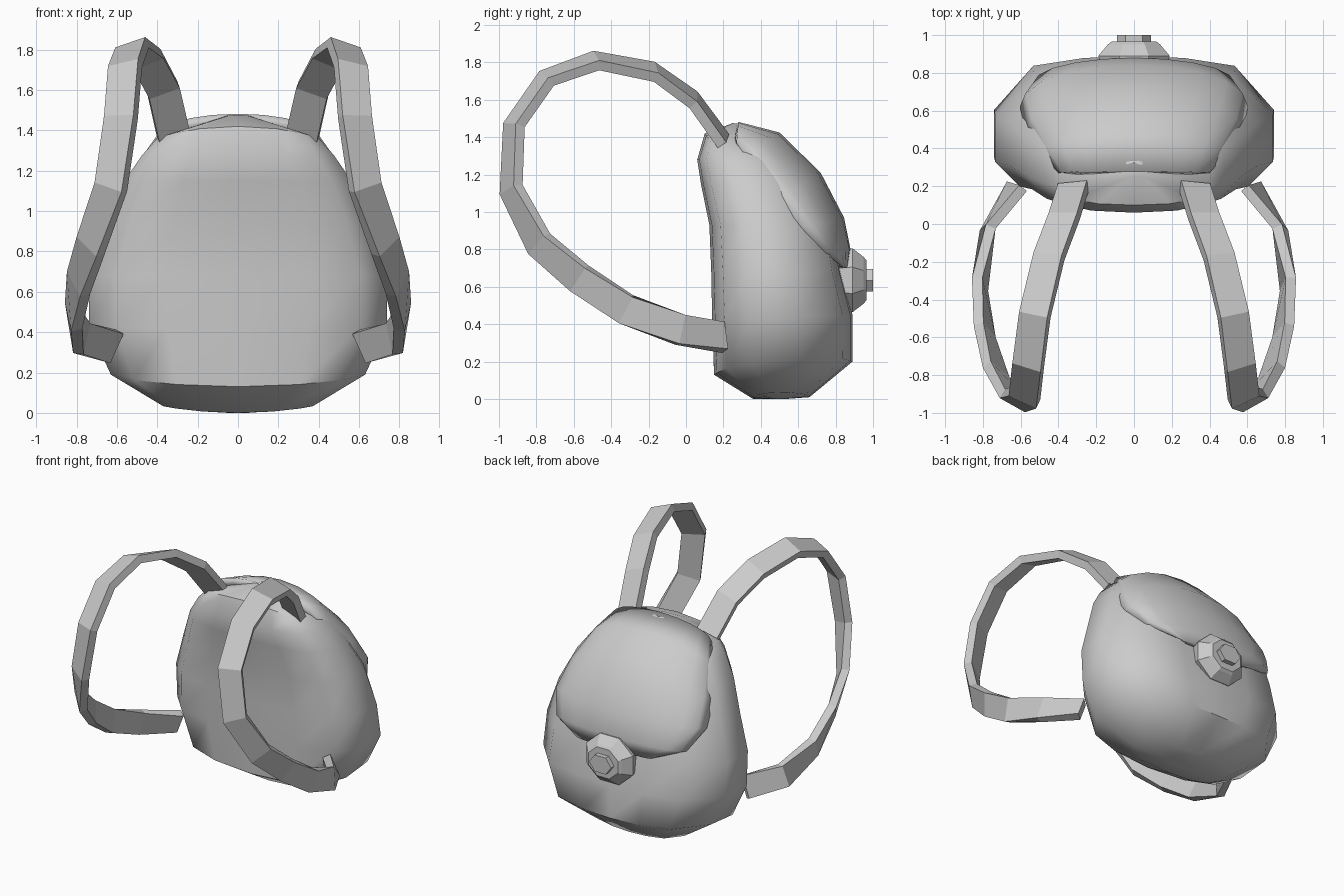
import bpy, bmesh, math
from mathutils import Vector

cube = bpy.data.objects.get("Cube")
if cube:
    bpy.data.objects.remove(cube, do_unlink=True)

GREY = (0.6, 0.6, 0.6, 1)
fabric = bpy.data.materials.new("grey_fabric")
fabric.use_nodes = True
fabric.diffuse_color = GREY
fabric.node_tree.nodes["Principled BSDF"].inputs["Base Color"].default_value = GREY


def loft(name, rings, closed=True, caps=True, smooth=None):
    """Skin a list of point rings into one object."""
    bm = bmesh.new()
    rows = [[bm.verts.new(p) for p in ring] for ring in rings]
    count = len(rows[0])
    for a, b in zip(rows, rows[1:]):
        for i in range(count if closed else count - 1):
            j = (i + 1) % count
            bm.faces.new((a[i], a[j], b[j], b[i]))
    if caps:
        bm.faces.new(rows[0])
        bm.faces.new(rows[-1])
    bmesh.ops.recalc_face_normals(bm, faces=bm.faces)
    mesh = bpy.data.meshes.new(name)
    bm.to_mesh(mesh)
    bm.free()
    obj = bpy.data.objects.new(name, mesh)
    bpy.context.collection.objects.link(obj)
    mesh.materials.append(fabric)
    if smooth:
        bpy.ops.object.select_all(action='DESELECT')
        obj.select_set(True)
        bpy.context.view_layer.objects.active = obj
        bpy.ops.object.shade_smooth_by_angle(angle=math.radians(smooth))
    return obj


# Bag body: one rounded section, scaled and tilted up the height
half = [(0, 0), (.48, .02), (.82, .09), (1, .28), (1, .62), (.72, .93), (.36, .985), (0, 1)]
section = half + [(-u, v) for u, v in half[-2:0:-1]]
# half width, front y, back y, front z, back z, side bend
levels = [
    (.05, .47, .53, .00, .00, 0),
    (.37, .36, .66, .00, .01, .03),
    (.63, .15, .89, .13, .20, .04),
    (.74, .14, .89, .42, .45, 0),
    (.735, .135, .83, .68, .68, 0),
    (.66, .125, .79, .93, .92, 0),
    (.565, .08, .69, 1.15, 1.14, 0),
    (.475, .06, .61, 1.28, 1.27, 0),
    (.40, .10, .47, 1.42, 1.39, -.05),
    (.05, .25, .33, 1.475, 1.47, 0),
]
loft("bag_body",
     [[(w * u, yf + (yb - yf) * v, zf + (zb - zf) * v + bend * u * u) for u, v in section]
      for w, yf, yb, zf, zb, bend in levels], smooth=50)

# Flap: arched rows from the top seam down to the rounded lower lip
# centre y, centre z, edge x, edge y, edge z
flap_rows = [
    (.28, 1.482, .40, .27, 1.37),
    (.50, 1.425, .48, .36, 1.24),
    (.72, 1.21, .57, .49, 1.07),
    (.845, .97, .605, .62, .92),
    (.88, .80, .53, .75, .78),
    (.865, .70, .30, .845, .70),
]
angles = [math.radians(a) for a in range(-90, 91, 18)]
flap = loft("top_flap",
            [[(ex * math.sin(a), ey + (cy - ey) * math.cos(a), ez + (cz - ez) * math.cos(a))
              for a in angles] for cy, cz, ex, ey, ez in flap_rows],
            closed=False, caps=False, smooth=50)
# Face the sheet outwards, then give it cloth thickness
bm = bmesh.new()
bm.from_mesh(flap.data)
if sum(f.normal.y for f in bm.faces) < 0:
    bmesh.ops.reverse_faces(bm, faces=bm.faces)
bm.to_mesh(flap.data)
bm.free()
thick = flap.modifiers.new("thickness", 'SOLIDIFY')
thick.thickness = .05
thick.offset = -1


# Clasp: faceted base and a small button on the back
def clasp_ring(rx, rz, y, sides):
    turn = [math.tau * (i + (.5 if sides == 8 else 0)) / sides for i in range(sides)]
    return [(rx * math.cos(t), y, .635 + rz * math.sin(t)) for t in turn]


loft("clasp_base", [clasp_ring(rx, rz, y, 8) for rx, rz, y in
                    [(.17, .16, .78), (.205, .185, .89), (.15, .135, .95), (.13, .115, .965)]])
loft("clasp_button", [clasp_ring(.09, .07, y, 6) for y in (.93, 1.0)])

# Shoulder straps: a flat band that twists on edge towards its lower end
# x, y, z, twist in degrees
path = [
    (.32, .20, 1.38, 12), (.37, .04, 1.60, 15), (.45, -.17, 1.75, 18),
    (.525, -.48, 1.81, 20), (.56, -.745, 1.715, 20), (.58, -.92, 1.465, 22),
    (.63, -.935, 1.12, 28), (.73, -.785, .83, 50), (.79, -.57, .645, 68),
    (.815, -.32, .48, 78), (.775, -.03, .37, 85), (.62, .20, .33, 88),
]
loop_centre = Vector((0, -.4, 1.1))
points = [Vector(p[:3]) for p in path]


def strap(name, side):
    rings = []
    for i, p in enumerate(points):
        along = (points[min(i + 1, len(points) - 1)] - points[max(i - 1, 0)]).normalized()
        out = p - loop_centre
        out.x = 0
        out = (out - along * out.dot(along)).normalized()
        inward = out.cross(along).normalized()
        if inward.x > 0:
            inward = -inward
        t = math.radians(path[i][3])
        wide = inward * math.cos(t) + out * math.sin(t)
        deep = along.cross(wide).normalized() * .028
        wide *= .08
        ring = [p + wide + deep, p - wide + deep, p - wide - deep, p + wide - deep]
        rings.append([(v.x * side, v.y, v.z) for v in ring])
    loft(name, rings)


strap("left_strap", 1)
strap("right_strap", -1)
